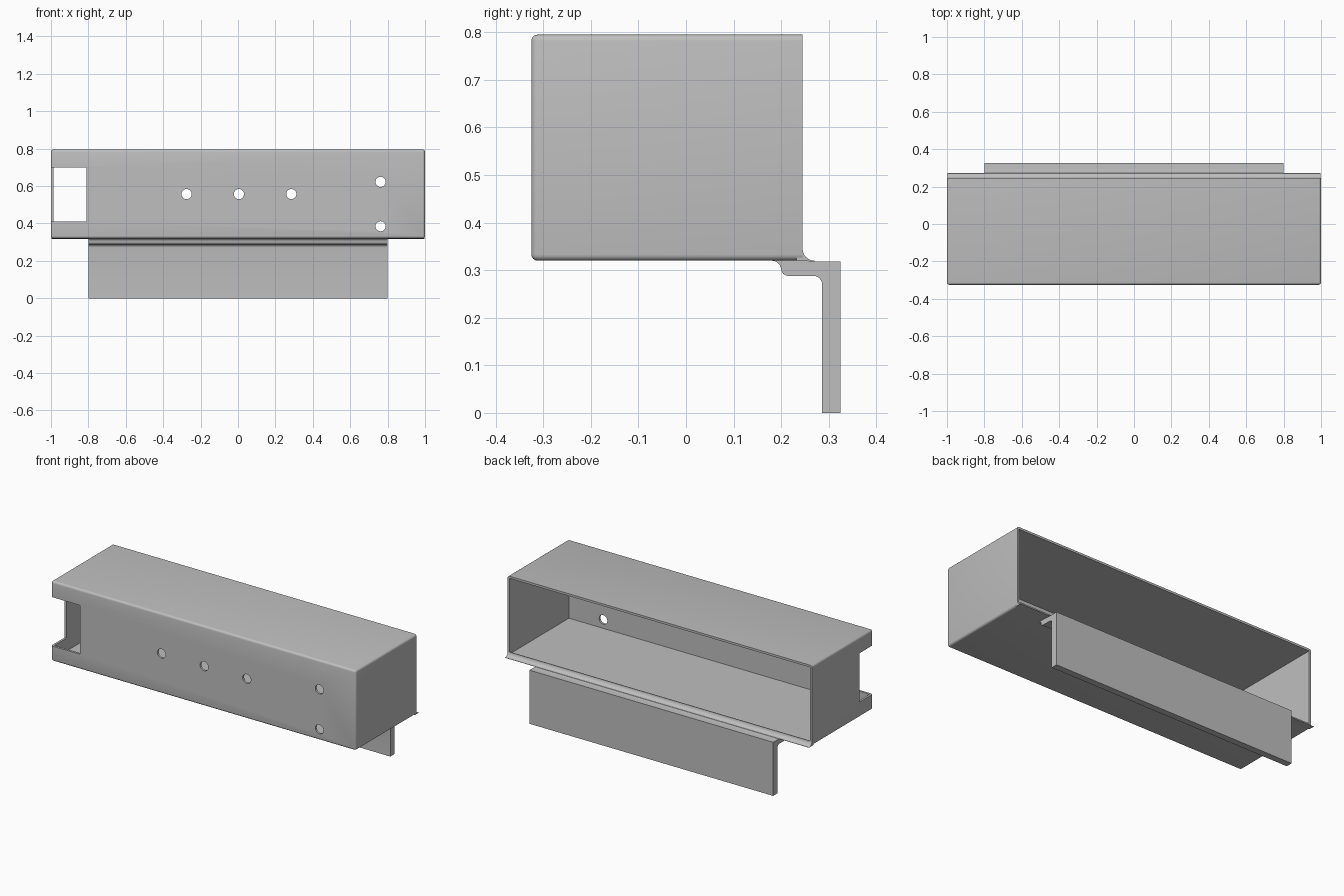
import bpy, bmesh, math
from mathutils import Matrix, Vector

if "Cube" in bpy.data.objects:
    bpy.data.objects.remove(bpy.data.objects["Cube"])

grey = bpy.data.materials.new("sheet grey")
grey.use_nodes = True
COLOUR = (0.52, 0.52, 0.52, 1)
grey.diffuse_color = COLOUR
grey.node_tree.nodes["Principled BSDF"].inputs["Base Color"].default_value = COLOUR

WALL = 0.013
BACK, FRONT, BOTTOM, TOP = 0.245, -0.325, 0.32, 0.795


def finish(name, bm):
    bmesh.ops.recalc_face_normals(bm, faces=bm.faces)
    mesh = bpy.data.meshes.new(name)
    bm.to_mesh(mesh)
    bm.free()
    mesh.materials.append(grey)
    obj = bpy.data.objects.new(name, mesh)
    bpy.context.collection.objects.link(obj)
    return obj


def box(name, low, high, round_edges=False):
    bm = bmesh.new()
    low, high = Vector(low), Vector(high)
    size = Matrix.Diagonal((*(high - low), 1))
    bmesh.ops.create_cube(bm, size=1, matrix=Matrix.Translation((low + high) / 2) @ size)
    if round_edges:
        # the open back stays sharp
        edges = [e for e in bm.edges if any(v.co.y < high.y - 0.001 for v in e.verts)]
        bmesh.ops.bevel(bm, geom=edges, offset=WALL, segments=4, profile=0.5, affect='EDGES')
    return finish(name, bm)


def arc(y, z, radius, start, end, steps=6):
    angles = [math.radians(start + (end - start) * i / steps) for i in range(steps + 1)]
    return [(y + radius * math.cos(a), z + radius * math.sin(a)) for a in angles]


def extrude_profile(name, profile, half_width):
    bm = bmesh.new()
    face = bm.faces.new([bm.verts.new((-half_width, y, z)) for y, z in profile])
    moved = bmesh.ops.extrude_face_region(bm, geom=[face], use_keep_orig=True)
    verts = [v for v in moved["geom"] if isinstance(v, bmesh.types.BMVert)]
    bmesh.ops.translate(bm, verts=verts, vec=(2 * half_width, 0, 0))
    return finish(name, bm)


def smooth(obj):
    bpy.ops.object.select_all(action='DESELECT')
    obj.select_set(True)
    bpy.context.view_layer.objects.active = obj
    bpy.ops.object.shade_smooth_by_angle(angle=math.radians(35))


# Folded housing, open at the back
housing = box("housing", (-1, FRONT, BOTTOM), (1, BACK, TOP), True)
cutters = [
    box("hollow_cutter", (-1 + WALL, FRONT + WALL, BOTTOM + WALL),
        (1 - WALL, BACK + 0.1, TOP - WALL)),
    box("corner_window_cutter", (-1.1, -0.4, 0.41), (-0.81, -0.2, 0.70)),
]

# Screw holes through the front wall
for x, z in [(-0.275, 0.557), (0.005, 0.557), (0.285, 0.557), (0.762, 0.622), (0.762, 0.385)]:
    bm = bmesh.new()
    place = Matrix.Translation((x, FRONT, z)) @ Matrix.Rotation(math.pi / 2, 4, 'X')
    bmesh.ops.create_cone(bm, cap_ends=True, segments=32, radius1=0.027, radius2=0.027,
                          depth=0.1, matrix=place)
    cutters.append(finish("hole_cutter", bm))

for cutter in cutters:
    cutter.hide_render = True
    cutter.hide_set(True)
    cut = housing.modifiers.new(cutter.name, 'BOOLEAN')
    cut.operation, cut.solver, cut.object = 'DIFFERENCE', 'EXACT', cutter

# Bake the cuts so the edges can be shaded, then drop the helpers
depsgraph = bpy.context.evaluated_depsgraph_get()
baked = bpy.data.meshes.new_from_object(housing.evaluated_get(depsgraph))
housing.modifiers.clear()
housing.data = baked
for cutter in cutters:
    bpy.data.objects.remove(cutter)
smooth(housing)

# Flared lip along the lower edge of the opening
lip = [(BACK - WALL, BOTTOM), (0.272, BOTTOM - 0.002)]
lip += arc(0.27, 0.345, 0.025, 270, 180) + [(BACK - 0.004, 0.345), (BACK - WALL, BOTTOM + WALL)]
smooth(extrude_profile("rear_lip", lip, 0.998))

# Stepped mounting flange hanging below the back
flange = [(0.175, 0.322)]
flange += arc(0.18, 0.30, 0.02, 90, 0)
flange += arc(0.215, 0.303, 0.015, 180, 270)
flange += arc(0.268, 0.27, 0.018, 90, 0)
flange += [(0.286, 0), (0.325, 0), (0.325, 0.318), (0.26, 0.318), (0.25, 0.322)]
smooth(extrude_profile("mounting_flange", flange, 0.80))
